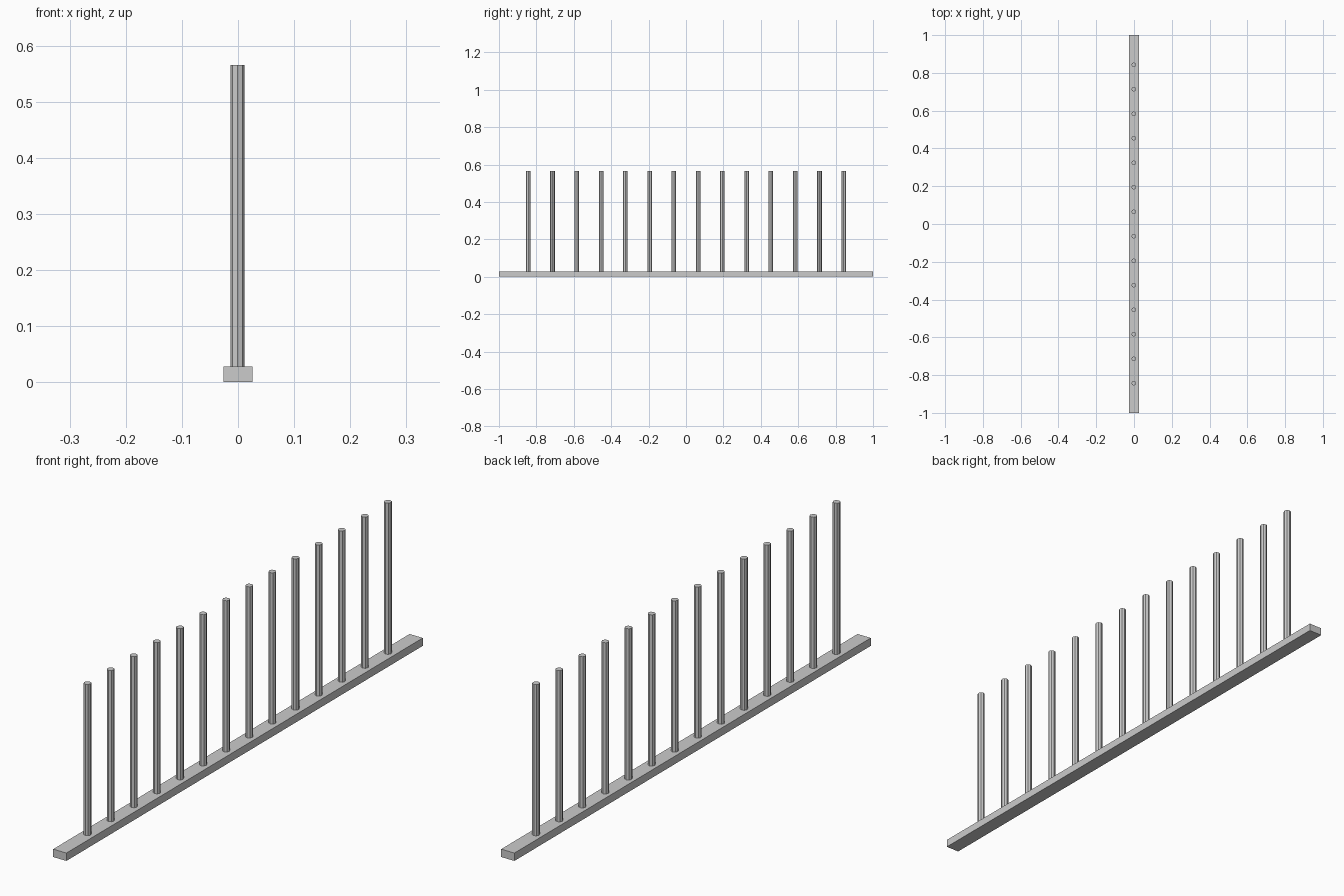
import bpy

if "Cube" in bpy.data.objects:
    bpy.data.objects.remove(bpy.data.objects["Cube"])

RAIL_W, RAIL_H, LENGTH = 0.052, 0.028, 2.0
POST_R, TOP, COUNT, SPAN = 0.0125, 0.565, 14, 1.686

# Base rail
bpy.ops.mesh.primitive_cube_add(size=1, location=(0, 0, RAIL_H / 2))
rail = bpy.context.object
rail.name = "base_rail"
rail.scale = (RAIL_W, LENGTH, RAIL_H)
bpy.ops.object.transform_apply(location=False, rotation=False, scale=True)

# Row of evenly spaced octagonal posts standing on the rail
for i in range(COUNT):
    y = -SPAN / 2 + SPAN * i / (COUNT - 1)
    bpy.ops.mesh.primitive_cylinder_add(
        vertices=8, radius=POST_R, depth=TOP - RAIL_H,
        location=(-0.001, y, (TOP + RAIL_H) / 2))
    bpy.context.object.name = f"post_{i + 1:02d}"
